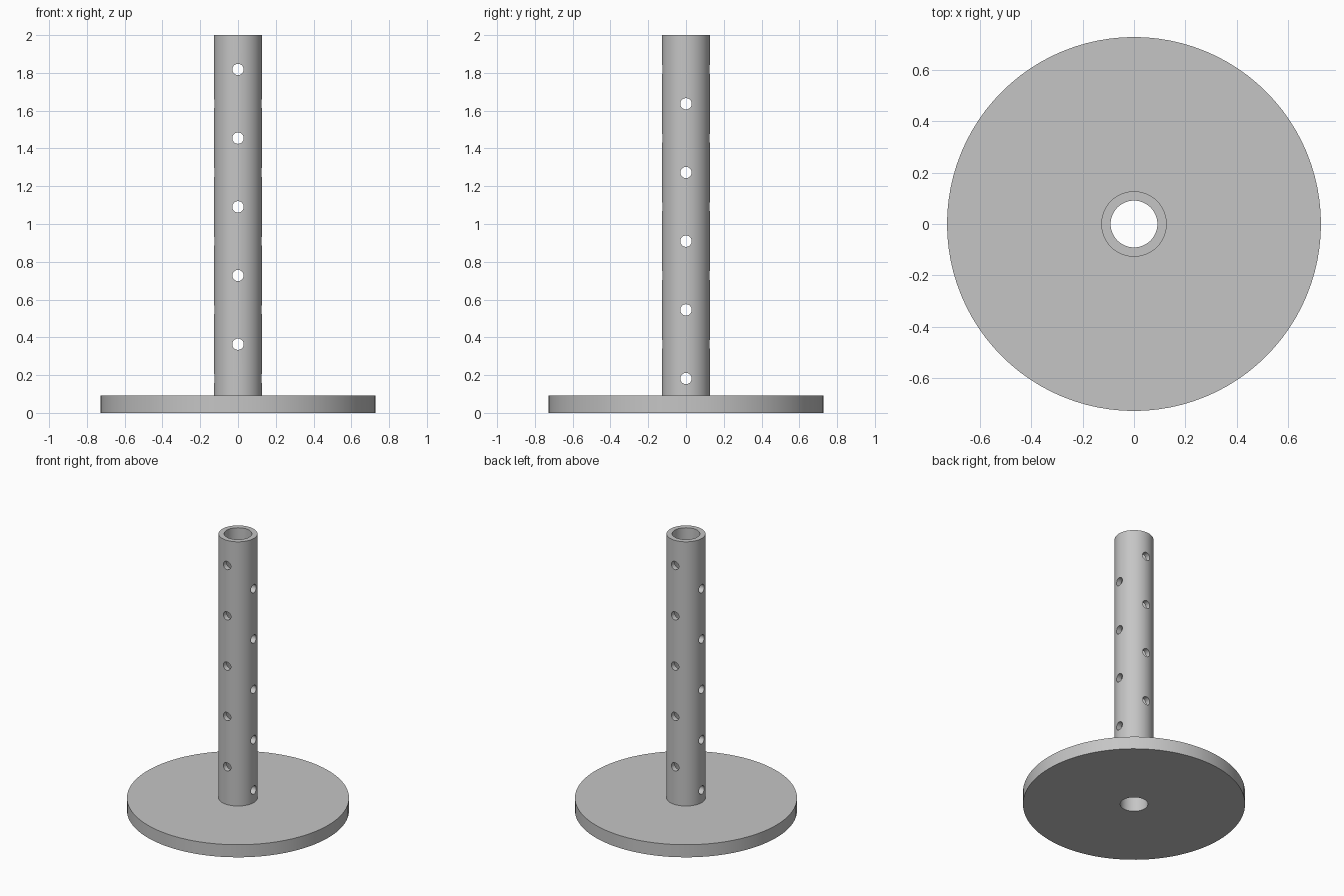
import bpy, bmesh, math
from mathutils import Matrix

if "Cube" in bpy.data.objects:
    bpy.data.objects.remove(bpy.data.objects["Cube"], do_unlink=True)

UNIT = 1 / 11          # base thickness, also the bore radius
BORE, TUBE_R, BASE_R = UNIT, 1.4 * UNIT, 8 * UNIT
HOLE_R = 0.03
SIDES = 96

grey = bpy.data.materials.new("plain grey")
grey.use_nodes = True
colour = (0.56, 0.56, 0.56, 1)
grey.diffuse_color = colour
grey.node_tree.nodes["Principled BSDF"].inputs["Base Color"].default_value = colour


def add_object(name, bm):
    bmesh.ops.recalc_face_normals(bm, faces=bm.faces)
    mesh = bpy.data.meshes.new(name)
    bm.to_mesh(mesh)
    bm.free()
    mesh.materials.append(grey)
    obj = bpy.data.objects.new(name, mesh)
    bpy.context.collection.objects.link(obj)
    return obj


def ring(name, inner, outer, bottom, top):
    """Lathe a rectangular section into a hollow cylinder."""
    bm = bmesh.new()
    section = [(inner, bottom), (outer, bottom), (outer, top), (inner, top)]
    loops = []
    for i in range(SIDES):
        a = math.tau * i / SIDES
        loops.append([bm.verts.new((r * math.cos(a), r * math.sin(a), z)) for r, z in section])
    for i, here in enumerate(loops):
        after = loops[(i + 1) % SIDES]
        for j in range(4):
            k = (j + 1) % 4
            bm.faces.new((here[j], after[j], after[k], here[k]))
    return add_object(name, bm)


def select_only(obj):
    bpy.ops.object.select_all(action="DESELECT")
    obj.select_set(True)
    bpy.context.view_layer.objects.active = obj


# Round base plate and upright tube sharing one bore
base = ring("base_plate", BORE, BASE_R, 0, UNIT)
tube = ring("upright_tube", BORE, TUBE_R, UNIT, 2)

# Cross holes, alternating between the two horizontal axes
bm = bmesh.new()
for n in range(1, 11):
    axis = "Y" if n % 2 else "X"
    place = Matrix.Translation((0, 0, 2 * n * UNIT)) @ Matrix.Rotation(math.pi / 2, 4, axis)
    bmesh.ops.create_cone(bm, cap_ends=True, segments=32, radius1=HOLE_R,
                          radius2=HOLE_R, depth=4 * TUBE_R, matrix=place)
cutter = add_object("hole_cutter", bm)
cutter.hide_render = True

cut = tube.modifiers.new("cross_holes", "BOOLEAN")
cut.operation = "DIFFERENCE"
cut.solver = "EXACT"
cut.object = cutter
select_only(tube)
bpy.ops.object.modifier_apply(modifier=cut.name)
bpy.data.objects.remove(cutter, do_unlink=True)

# Smooth curved walls, crisp rims
for part in (base, tube):
    select_only(part)
    bpy.ops.object.shade_smooth_by_angle(angle=math.radians(30))
